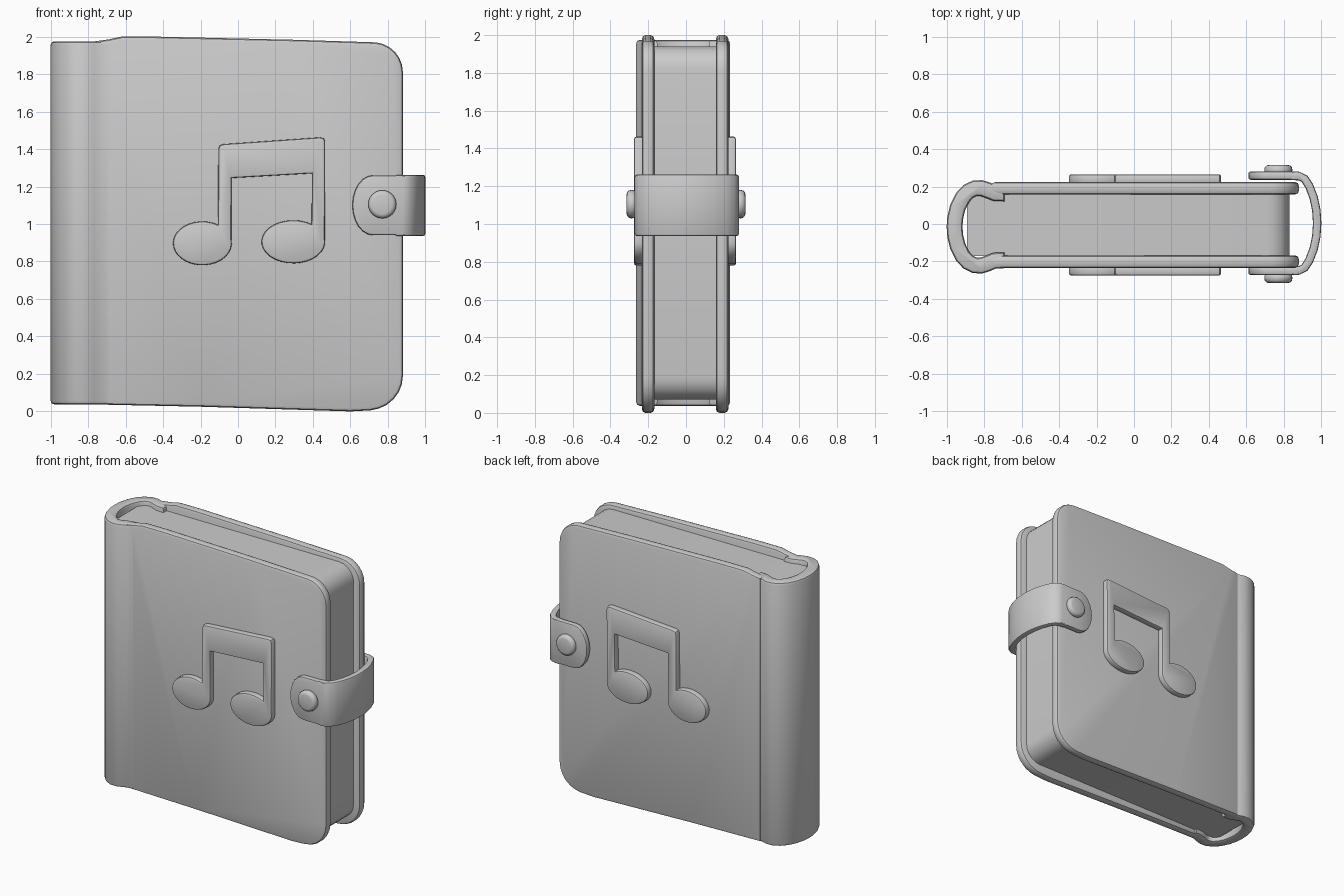
import bpy, bmesh
from math import sin, cos, radians, pi
from mathutils import Vector

if "Cube" in bpy.data.objects:
    bpy.data.objects.remove(bpy.data.objects["Cube"])


def prism(name, pts, a, b, axis, bevel, segs=2):
    """Extrude a 2D profile from a to b along y (xz profile) or z (xy profile)."""
    bm = bmesh.new()
    place = (lambda u, v, d: (u, d, v)) if axis == 'y' else (lambda u, v, d: (u, v, d))
    lo = [bm.verts.new(place(u, v, a)) for u, v in pts]
    hi = [bm.verts.new(place(u, v, b)) for u, v in pts]
    caps = [bm.faces.new(lo), bm.faces.new(hi)]
    n = len(pts)
    for i in range(n):
        j = (i + 1) % n
        bm.faces.new((lo[i], lo[j], hi[j], hi[i]))
    bmesh.ops.recalc_face_normals(bm, faces=bm.faces)
    if bevel:
        rim = [e for f in caps for e in f.edges]
        bmesh.ops.bevel(bm, geom=rim, offset=bevel, segments=segs, profile=0.5, affect='EDGES')
    return finish(name, bm)


def finish(name, bm):
    me = bpy.data.meshes.new(name)
    bm.to_mesh(me)
    bm.free()
    ob = bpy.data.objects.new(name, me)
    bpy.context.collection.objects.link(ob)
    bpy.ops.object.select_all(action='DESELECT')
    ob.select_set(True)
    bpy.context.view_layer.objects.active = ob
    bpy.ops.object.shade_smooth_by_angle(angle=radians(35))
    return ob


def arc(cx, cz, rx, rz, a0, a1, n):
    return [(cx + rx * cos(radians(a0 + (a1 - a0) * i / n)),
             cz + rz * sin(radians(a0 + (a1 - a0) * i / n))) for i in range(n + 1)]


def ribbon(path, thick):
    """Close an outer path into a band by offsetting it to its left."""
    p = [Vector(q) for q in path]
    inner = []
    for i, q in enumerate(p):
        t = (p[min(i + 1, len(p) - 1)] - p[max(i - 1, 0)]).normalized()
        inner.append(q + Vector((-t.y, t.x)) * thick)
    return [tuple(q) for q in p] + [tuple(q) for q in reversed(inner)]


def mirrored(half, c):
    """Complete a half path (ending on the axis y = c) by reflection."""
    return half + [(x, 2 * c - y) for x, y in reversed(half[:-1])]


# Cover boards, front and back
cover = ([(-0.76, 0.037), (-0.2, 0.025), (0.6, 0.0)]
         + arc(0.69, 0.19, 0.19, 0.185, -85, 0, 6)
         + arc(0.72, 1.81, 0.16, 0.16, 0, 85, 6)
         + [(0.3, 1.983), (-0.45, 2.0), (-0.62, 2.0), (-0.69, 1.985), (-0.76, 1.975)])
# Music note outline: beam, stems and two oval heads
note = ([(-0.105, 1.40), (-0.098, 1.418), (-0.08, 1.426), (0.435, 1.462),
         (0.457, 1.458), (0.465, 1.44)]
        + arc(0.295, 0.905, 0.17, 0.115, 8, -305, 26)
        + [(0.395, 1.27), (-0.035, 1.245)]
        + arc(-0.19, 0.897, 0.157, 0.117, 10, -302, 26))
# Clasp tab with a rounded end
tab = [(0.89, 0.94), (0.89, 1.26)] + arc(0.72, 1.10, 0.11, 0.16, 90, 270, 12)

for side, s in (("front", -1), ("back", 1)):
    c = -0.005
    prism(side + "_cover", cover, c + s * 0.163, c + s * 0.229, 'y', 0.02)
    prism(side + "_music_note", note, c + s * 0.215, c + s * 0.27, 'y', 0.012)
    c = 0.004
    prism(side + "_clasp_tab", tab, c + s * 0.232, c + s * 0.276, 'y', 0.012)
    # Domed stud
    stud = prism(side + "_clasp_stud", arc(0.77, 1.105, 0.075, 0.075, 0, 345, 23),
                 s * 0.26, s * 0.315, 'y', 0.024, 3)

# Spine wrap, a deep U seen from above
spine = mirrored([(-0.69, -0.236), (-0.735, -0.237), (-0.77, -0.252), (-0.81, -0.264),
                  (-0.86, -0.262), (-0.91, -0.238), (-0.95, -0.195), (-0.98, -0.135),
                  (-0.996, -0.07), (-1.0, -0.015)], -0.015)
spine_pts = ribbon(spine[::-1], 0.085)
prism("spine", spine_pts, 0.037, 1.975, 'z', 0.02)

# Page block with rounded outer corners
pages = ([(-0.89, 0.07)] + arc(0.71, 0.19, 0.12, 0.12, -90, 0, 5)
         + arc(0.71, 1.82, 0.12, 0.12, 0, 90, 5) + [(-0.89, 1.94)])
prism("page_block", pages, -0.172, 0.162, 'y', 0)

# Clasp strap bowed round the open edge
strap = mirrored([(0.84, -0.272), (0.89, -0.268), (0.925, -0.25), (0.955, -0.205),
                  (0.98, -0.14), (0.995, -0.07), (1.0, 0.004)], 0.004)
prism("clasp_strap", ribbon(strap, 0.045), 0.936, 1.262, 'z', 0.012)
